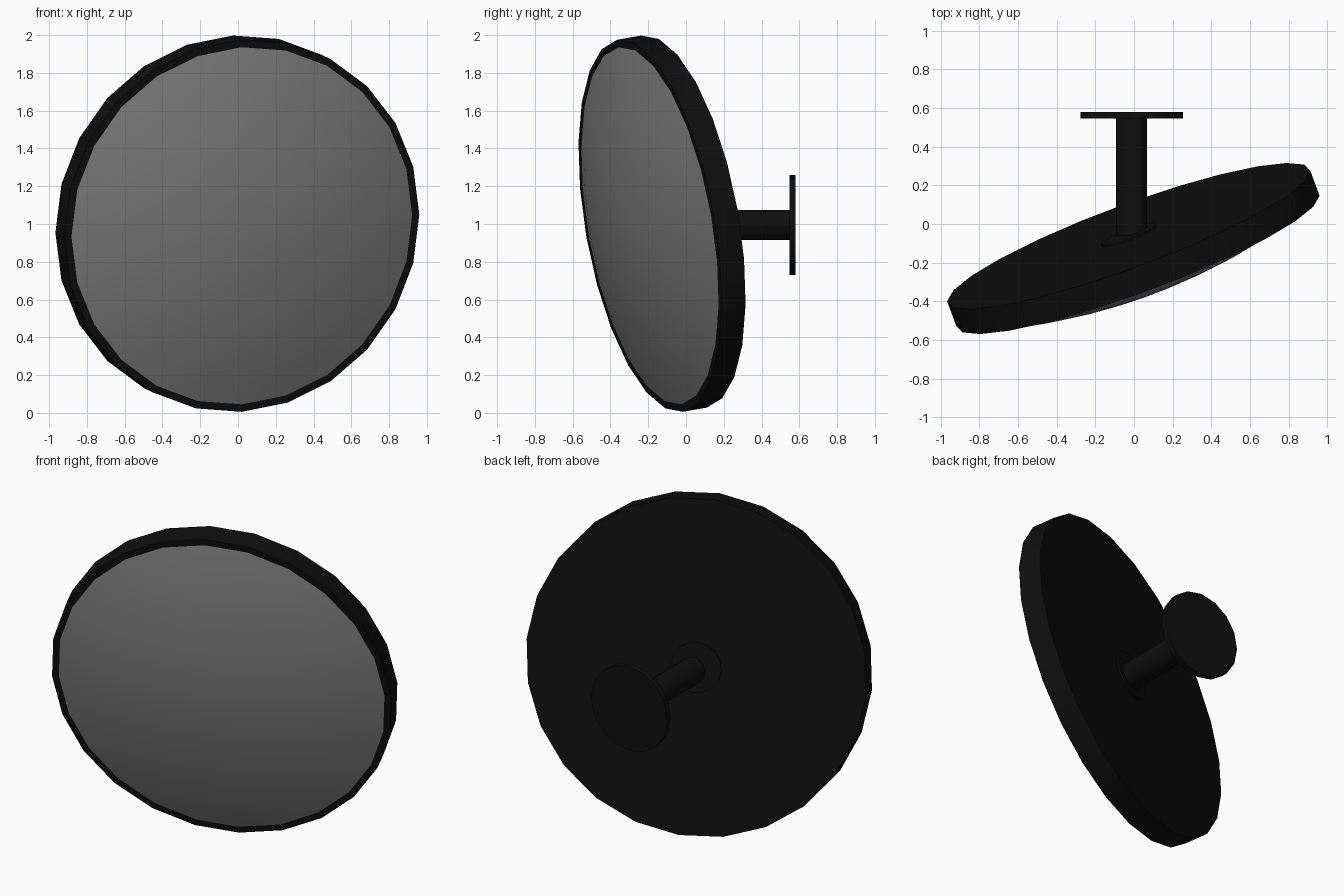
import bpy, bmesh, math
from mathutils import Matrix, Vector

cube = bpy.data.objects.get("Cube")
if cube:
    bpy.data.objects.remove(cube, do_unlink=True)


def material(name, value, rough):
    mat = bpy.data.materials.new(name)
    mat.use_nodes = True
    colour = (value, value, value, 1)
    mat.diffuse_color = colour
    bsdf = mat.node_tree.nodes["Principled BSDF"]
    bsdf.inputs["Base Color"].default_value = colour
    bsdf.inputs["Roughness"].default_value = rough
    return mat


black = material("black_plastic", 0.0045, 0.5)
silver = material("grey_glass", 0.21, 0.3)


def lathe(name, profile, sides, matrix, mat, smooth_angle):
    """Turn a (radius, height) profile around local z; zero radius makes a pole."""
    bm = bmesh.new()
    rings = []
    for radius, height in profile:
        if radius == 0:
            rings.append([bm.verts.new((0, 0, height))] * sides)
            continue
        turns = [math.tau * i / sides for i in range(sides)]
        rings.append([bm.verts.new((radius * math.cos(a), radius * math.sin(a), height))
                      for a in turns])
    for low, high in zip(rings, rings[1:]):
        for i in range(sides):
            j = (i + 1) % sides
            corners = [low[i], low[j], high[j], high[i]]
            bm.faces.new(list(dict.fromkeys(corners)))
    bmesh.ops.recalc_face_normals(bm, faces=bm.faces)
    mesh = bpy.data.meshes.new(name)
    bm.to_mesh(mesh)
    bm.free()
    obj = bpy.data.objects.new(name, mesh)
    bpy.context.collection.objects.link(obj)
    obj.matrix_world = matrix
    mesh.materials.append(mat)
    bpy.ops.object.select_all(action="DESELECT")
    obj.select_set(True)
    bpy.context.view_layer.objects.active = obj
    bpy.ops.object.shade_smooth_by_angle(angle=math.radians(smooth_angle))
    return obj


def disc(radius, low, high):
    return [(0, low), (radius, low), (radius, high), (0, high)]


# Mirror head axes: facing forward, turned to its left and tipped down
forward = Matrix.Rotation(math.radians(90), 4, "X")
tilt = Matrix.Rotation(math.radians(10), 4, "X") @ Matrix.Rotation(math.radians(20), 4, "Z")
head = Matrix.Translation(Vector((-0.027, -0.063, 1.013))) @ tilt @ forward

# Housing with a flat back and a narrow front lip
depth, outer, inner = 0.138, 1.0, 0.96
housing = [(0, 0), (outer, 0), (outer, depth), (inner, depth), (inner, depth - 0.02)]
lathe("housing", housing, 24, head, black, 30)

# Domed mirror glass
bulge, steps = 0.15, 8
dome = [(inner * (1 - k / steps), depth + bulge * (1 - (1 - k / steps) ** 2))
        for k in range(steps + 1)]
lathe("mirror_glass", dome, 24, head, silver, 40)

# Round flange where the stem meets the housing
lathe("stem_flange", disc(0.15, -0.01, 0.01), 16, head, black, 30)

# Straight stem and wall plate
wall = Matrix.Translation(Vector((-0.012, 0, 0.995))) @ forward
lathe("stem", disc(0.08, -0.55, 0.06), 16, wall, black, 30)
lathe("wall_plate", disc(0.265, -0.58, -0.547), 16, wall, black, 30)
